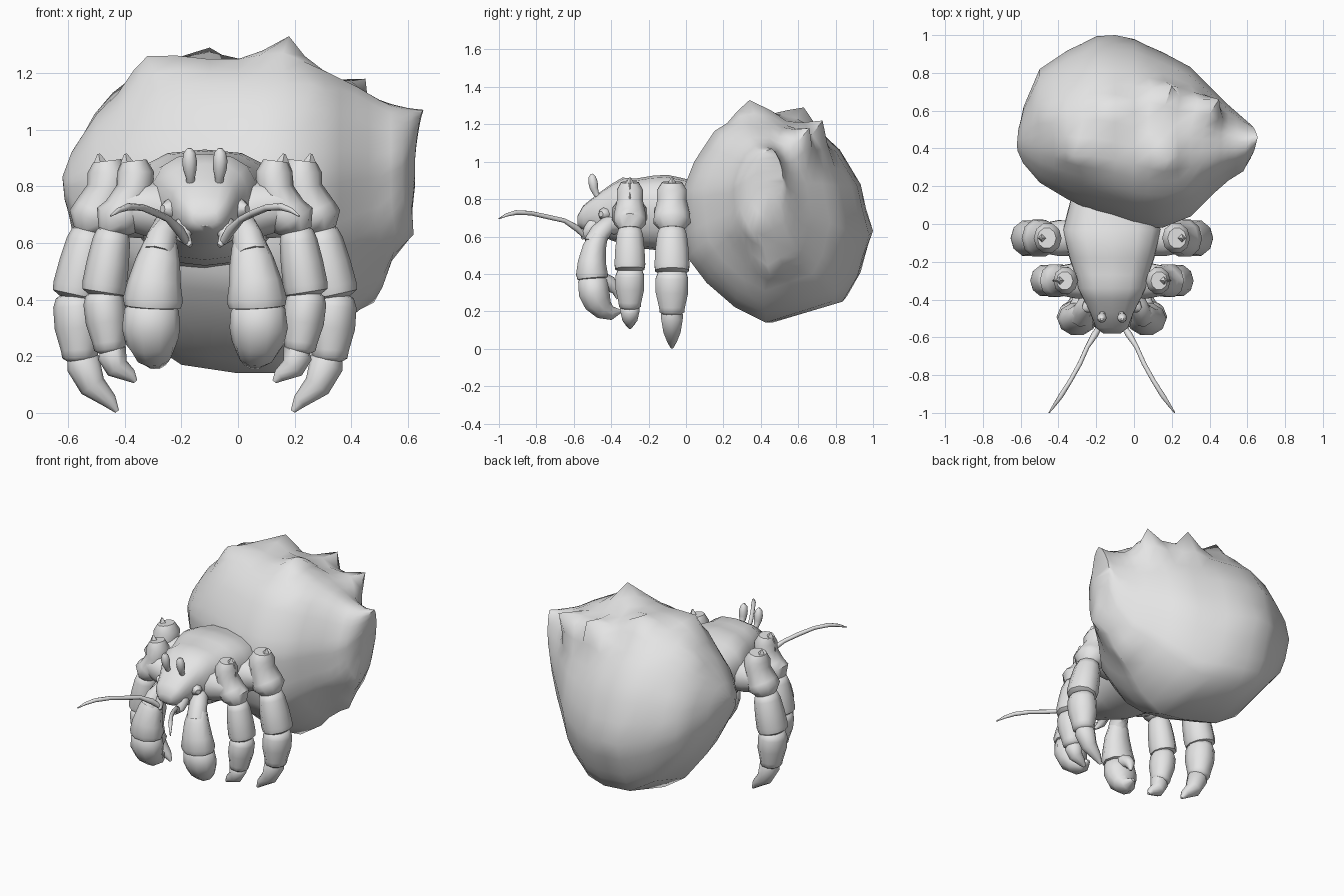
import bpy, bmesh, math
from mathutils import Vector

if "Cube" in bpy.data.objects:
    bpy.data.objects.remove(bpy.data.objects["Cube"])

CX = -0.117  # mid plane of the crab
grey = bpy.data.materials.new("pale_grey")
grey.diffuse_color = (0.78, 0.78, 0.78, 1)
grey.use_nodes = True
grey.node_tree.nodes["Principled BSDF"].inputs["Base Color"].default_value = grey.diffuse_color


def finish(bm, name, angle=50):
    bmesh.ops.recalc_face_normals(bm, faces=bm.faces)
    me = bpy.data.meshes.new(name)
    bm.to_mesh(me)
    bm.free()
    ob = bpy.data.objects.new(name, me)
    bpy.context.collection.objects.link(ob)
    me.materials.append(grey)
    bpy.ops.object.select_all(action='DESELECT')
    ob.select_set(True)
    bpy.context.view_layer.objects.active = ob
    bpy.ops.object.shade_smooth_by_angle(angle=math.radians(angle))
    return ob


def loft(bm, rings):
    vs = [[bm.verts.new(p) for p in r] for r in rings]
    n = len(vs[0])
    for a, b in zip(vs, vs[1:]):
        for i in range(n):
            bm.faces.new((a[i], a[(i + 1) % n], b[(i + 1) % n], b[i]))
    bm.faces.new(vs[0])
    bm.faces.new(vs[-1])


def tube(bm, path, side=1, n=10, deep=1.0):
    """Tube through (offset from mid plane, y, z, radius); deep scales it front to back."""
    pts = [Vector((CX + side * p[0], p[1], p[2])) for p in path]
    rings = []
    for i, c in enumerate(pts):
        t = (pts[min(i + 1, len(pts) - 1)] - pts[max(i - 1, 0)]).normalized()
        if deep == 1.0:
            u = t.cross(Vector((0, 1, 0.02))).normalized()
            w = t.cross(u)
        else:
            w = t.cross(Vector((1, 0, 0))).normalized()
            u = w.cross(t)
        rings.append([c + path[i][3] * (u * math.cos(k * math.tau / n) + deep * w * math.sin(k * math.tau / n))
                      for k in range(n)])
    loft(bm, rings)


def segment(bm, a, b, ra, rm, rb, side, deep=1.0):
    """Armour segment with a bulging middle and a lip at the lower end."""
    a, b = Vector(a), Vector(b)
    prof = [(-.06, ra * .5), (0, ra * .85), (.15, ra), (.5, rm), (.85, rb * 1.05), (.97, rb), (1.05, rb * .6)]
    tube(bm, [(*a.lerp(b, t), r) for t, r in prof], side, 10, deep)


# Shell: cross-sections along x, as (x, ymin, ymax, zmin, zmax)
section = [(-1, .03), (-1, .25), (-.86, .54), (-.64, .82), (-.34, .98), (.05, .98), (.36, .86), (.64, .64),
           (.88, .3), (1, -.17), (.88, -.56), (.72, -.8), (-.04, -1), (-.4, -.85), (-.72, -.62), (-.94, -.38)]
stations = [(-.61, .38, .5, .76, .86), (-.585, .32, .62, .64, .93), (-.5, .22, .82, .46, 1.06),
            (-.35, .13, .92, .27, 1.21), (-.2, .06, .99, .17, 1.26), (0, -.01, .975, .14, 1.26),
            (.15, -.02, .91, .14, 1.26), (.3, .04, .83, .24, 1.22), (.42, .16, .71, .38, 1.16),
            (.5, .23, .63, .46, 1.11), (.58, .28, .56, .62, 1.06), (.625, .37, .52, .8, 1.03)]
bm = bmesh.new()
loft(bm, [[(x, (y0 + y1) / 2 + u * (y1 - y0) / 2, (z0 + z1) / 2 + v * (z1 - z0) / 2) for u, v in section]
          for x, y0, y1, z0, z1 in stations])
bmesh.ops.subdivide_edges(bm, edges=bm.edges[:], cuts=1, smooth=0.4, use_grid_fill=True)
# Shell spikes: pull the surface out around each point with a soft falloff
for s in [(.18, .34, 1.33), (-.1, .63, 1.29), (.2, .73, 1.22), (.45, .66, 1.18), (.26, .18, 1.16),
          (-.32, .36, 1.26), (-.46, .58, 1.11), (-.62, .42, .83), (.655, .46, 1.07), (.48, .45, .39),
          (.62, .35, .63), (-.1, 1.0, .63)]:
    s = Vector(s)
    centre = min((v.co for v in bm.verts), key=lambda c: (c - s).length).copy()
    for v in bm.verts:
        d = (v.co - centre).length
        if d < .16:
            v.co += (s - centre) * (1 - d / .16) ** 1.5
bmesh.ops.triangulate(bm, faces=[f for f in bm.faces if len(f.verts) > 4])
finish(bm, "shell", 60)

# Body and head: sections along y, as (y, half width, zbottom, ztop)
bm = bmesh.new()
rings = []
for y, w, z0, z1 in [(-.58, .045, .66, .71), (-.55, .085, .635, .765), (-.47, .115, .61, .83), (-.4, .15, .58, .88),
                     (-.34, .18, .56, .915), (-.27, .195, .54, .91), (-.18, .225, .53, .925), (-.1, .245, .52, .93),
                     (-.03, .26, .52, .915), (.2, .2, .5, .86)]:
    ring = []
    for k in range(16):
        c, s = math.cos(k * math.tau / 16), math.sin(k * math.tau / 16)
        c, s = math.copysign(abs(c) ** .75, c), math.copysign(abs(s) ** .8, s)
        ring.append((CX + w * c * (1 + .1 * s), y, (z0 + z1) / 2 + s * (z1 - z0) / 2))
    rings.append(ring)
loft(bm, rings)
finish(bm, "body")

# Each leg: joints from the shoulder peak to the tip
legs = {"front_leg": [(.245, -.3, .88), (.325, -.3, .64), (.36, -.3, .42), (.335, -.3, .22), (.245, -.3, .11)],
        "rear_leg": [(.34, -.075, .88), (.405, -.075, .64), (.455, -.075, .41), (.44, -.075, .19), (.31, -.075, .005)]}

for side, tag in ((-1, "left"), (1, "right")):
    for name, j in legs.items():
        k = 1.0 if name == "rear_leg" else .88
        y = j[0][1]
        bm = bmesh.new()
        # Hip joining the body
        tube(bm, [(.1, y, .7, .09), (j[0][0] - .06, y, .72, .1), (j[0][0] + .04, y, .73, .08)], side)
        # Shoulder plate with a narrow waist
        (x0, _, z0), (x1, _, z1) = j[0], j[1]
        tube(bm, [(x0 + .005, y, z0 + .01, .05 * k), (x0, y, z0 - .03, .074 * k), (x0 + .002, y, z0 - .09, .074 * k),
                  (x0 + .035, y, z0 - .17, .09 * k), (x1 - .012, y, z1 + .04, .092 * k), (x1, y, z1, .06 * k)],
             side, 10, 1.12)
        # Pointed crest on the outer edge
        tube(bm, [(x0 + .02, y, z0 - .08, .05), (x0 + .026, y, z0 - .02, .038), (x0 + .035, y, z0 + .035, .005)],
             side, 4)
        segment(bm, j[1], j[2], .076 * k, .085 * k, .085 * k, side, 1.1)
        segment(bm, j[2], j[3], .083 * k, .083 * k, .063 * k, side, 1.1)
        a, b = Vector(j[3]), Vector(j[4])
        m = a.lerp(b, .45) + Vector((.015, 0, -.012))
        tube(bm, [(*a.lerp(b, -.1), .04 * k), (*a.lerp(b, .08), .062 * k), (*m, .048 * k),
                  (*a.lerp(b, .8), .027 * k), (*b, .008)], side)
        finish(bm, f"{name}_{tag}")

    # Claw: arm, wrist plate, curled hand and thumb
    bm = bmesh.new()
    tube(bm, [(.1, -.36, .66, .05), (.135, -.42, .66, .05), (.15, -.46, .62, .055), (.165, -.49, .56, .06)], side)
    tube(bm, [(.15, -.45, .62, .04), (.155, -.465, .6, .06), (.165, -.49, .54, .078), (.178, -.503, .46, .094),
              (.183, -.503, .4, .106), (.185, -.5, .375, .1), (.185, -.5, .365, .06)], side, 10, .84)
    tube(bm, [(.187, -.5, .385, .07), (.188, -.5, .365, .096), (.19, -.492, .3, .103), (.187, -.472, .25, .093),
              (.18, -.44, .21, .07), (.175, -.395, .19, .045), (.17, -.35, .2, .012)], side, 10, .84)
    tube(bm, [(.18, -.46, .36, .055), (.17, -.405, .345, .042), (.165, -.37, .31, .028), (.165, -.365, .265, .006)],
         side)
    finish(bm, f"claw_{tag}")

    # Mouth feeler and cheek knob
    bm = bmesh.new()
    tube(bm, [(.05, -.46, .68, .035), (.07, -.5, .66, .04), (.075, -.53, .62, .026), (.05, -.555, .59, .008)], side, 8)
    tube(bm, [(.1, -.42, .72, .03), (.13, -.44, .72, .035), (.15, -.455, .72, .015)], side, 8)
    finish(bm, f"mouthpart_{tag}")

    # Antenna
    bm = bmesh.new()
    tube(bm, [(.065, -.545, .605, .014), (.09, -.585, .645, .018), (.13, -.65, .685, .012), (.17, -.74, .705, .013),
              (.22, -.83, .725, .012), (.27, -.91, .728, .013), (.305, -.96, .715, .009), (.333, -1.0, .695, .003)],
         side, 8)
    finish(bm, f"antenna_{tag}")

    # Eye on a short stalk
    bm = bmesh.new()
    tube(bm, [(.05, -.46, .8, .015), (.051, -.482, .83, .016), (.053, -.492, .86, .024), (.054, -.497, .89, .026),
              (.054, -.502, .92, .02), (.054, -.504, .935, .007)], side, 10)
    finish(bm, f"eye_{tag}")
